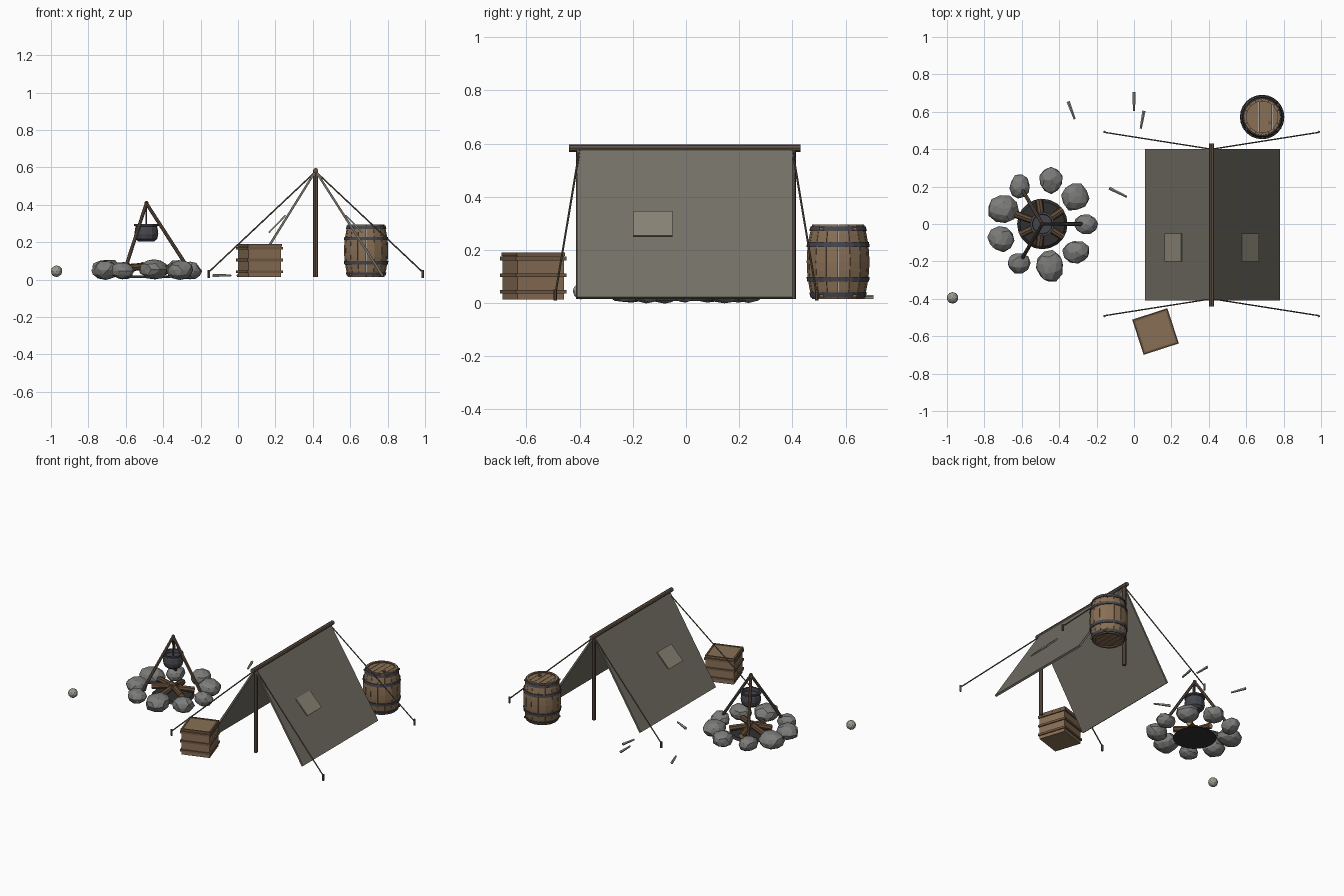
import bpy, bmesh, math, random
from mathutils import Vector, Matrix

if "Cube" in bpy.data.objects:
    bpy.data.objects.remove(bpy.data.objects["Cube"])
random.seed(4)

def mat(name, c):
    m = bpy.data.materials.new(name)
    m.diffuse_color = (*c, 1)
    m.use_nodes = True
    m.node_tree.nodes["Principled BSDF"].inputs["Base Color"].default_value = m.diffuse_color
    return m

WOOD = mat("dark_wood", (0.13, 0.09, 0.065))
CRATE = mat("crate_wood", (0.25, 0.16, 0.09))
TRIM = mat("trim_wood", (0.17, 0.105, 0.06))
LOG = mat("log_bark", (0.12, 0.07, 0.04))
CUT = mat("cut_wood", (0.42, 0.23, 0.09))
CANVAS = mat("canvas", (0.17, 0.16, 0.13))
PATCH = mat("patch", (0.25, 0.23, 0.18))
ROPE = mat("rope", (0.12, 0.10, 0.07))
IRON = mat("iron", (0.06, 0.06, 0.075))
STONE = mat("stone", (0.2, 0.2, 0.195))
ASH = mat("ash", (0.03, 0.03, 0.03))
PALE = mat("pale_chip", (0.33, 0.33, 0.29))

def make(name, bm, m):
    bmesh.ops.recalc_face_normals(bm, faces=bm.faces)
    me = bpy.data.meshes.new(name)
    bm.to_mesh(me)
    bm.free()
    ob = bpy.data.objects.new(name, me)
    bpy.context.collection.objects.link(ob)
    me.materials.append(m)
    return ob

def rod(name, p, q, r, m, r2=None, n=8):
    p, q = Vector(p), Vector(q)
    d = q - p
    M = Matrix.Translation((p + q) / 2) @ d.to_track_quat('Z', 'Y').to_matrix().to_4x4()
    bm = bmesh.new()
    bmesh.ops.create_cone(bm, cap_ends=True, segments=n, radius1=r,
                          radius2=r if r2 is None else r2, depth=d.length, matrix=M)
    return make(name, bm, m)

def box(name, c, s, m, rot=None):
    bm = bmesh.new()
    M = Matrix.Translation(c) @ (rot or Matrix()) @ Matrix.Diagonal((*s, 1))
    bmesh.ops.create_cube(bm, size=1, matrix=M)
    return make(name, bm, m)

def lathe(name, prof, c, n, m):
    bm = bmesh.new()
    rings = [[bm.verts.new((c[0] + r * math.cos(2 * math.pi * i / n),
                            c[1] + r * math.sin(2 * math.pi * i / n), z))
              for i in range(n)] for r, z in prof]
    for a, b in zip(rings, rings[1:]):
        for i in range(n):
            bm.faces.new((a[i], a[(i + 1) % n], b[(i + 1) % n], b[i]))
    bm.faces.new(rings[0])
    bm.faces.new(rings[-1])
    return make(name, bm, m)

# tent: poles, sloping canvas, patches
TX = 0.415
rod("ridge_pole", (TX, -0.44, 0.583), (TX, 0.43, 0.583), 0.014, WOOD)
for y in (-0.4, 0.4):
    rod("tent_post", (TX, y, 0.015), (TX, y, 0.58), 0.013, WOOD)
for s, foot in ((-1, 0.06), (1, 0.78)):
    bm = bmesh.new()
    sec = [(TX, 0.592), (foot, 0.022), (foot - s * 0.011, 0.015), (TX, 0.570)]
    ends = [[bm.verts.new((x, y, z)) for x, z in sec] for y in (-0.41, 0.4)]
    bm.faces.new(ends[0])
    bm.faces.new(ends[1])
    for i in range(4):
        j = (i + 1) % 4
        bm.faces.new((ends[0][i], ends[0][j], ends[1][j], ends[1][i]))
    make("canvas_side", bm, CANVAS)
    box("canvas_patch", (TX + s * 0.205, -0.125, 0.298), (0.128, 0.15, 0.008), PATCH,
        Matrix.Rotation(s * math.radians(46), 4, 'Y'))

# guy ropes and stakes
for y in (-1, 1):
    for x in (-0.157, 0.988):
        rod("guy_rope", (TX, y * 0.4, 0.578), (x, y * 0.49, 0.04), 0.004, ROPE, n=6)
        rod("stake", (x, y * 0.492, 0.01), (x, y * 0.492, 0.052), 0.007, WOOD, n=6)

# crate
R = Matrix.Rotation(math.radians(18), 4, 'Z')
CC = (0.115, -0.575)
box("crate_body", (*CC, 0.1), (0.183, 0.183, 0.172), CRATE, R)
for z in (0.043, 0.105, 0.168):
    for k in range(4):
        Q = R @ Matrix.Rotation(k * math.pi / 2, 4, 'Z')
        o = Q @ Vector((0, 0.095, 0))
        box("crate_slat", (CC[0] + o.x, CC[1] + o.y, z), (0.198, 0.008, 0.014), TRIM, Q)
for k in range(4):
    Q = R @ Matrix.Rotation(k * math.pi / 2, 4, 'Z')
    o = Q @ Vector((0, 0.09, 0))
    box("crate_rim", (CC[0] + o.x, CC[1] + o.y, 0.184), (0.19, 0.01, 0.012), TRIM, Q)

# barrel: separate bulging staves, iron hoops, recessed heads
BC = (0.685, 0.572)
def bulge(z):
    return 0.118 - 0.02 * ((z - 0.155) / 0.14) ** 2
N = 16
zs = [0.015 + 0.28 * i / 8 for i in range(9)]
for k in range(N):
    bm = bmesh.new()
    a0, a1 = [2 * math.pi * (k + t) / N for t in (0.02, 0.98)]
    rows = [[bm.verts.new((BC[0] + r * math.cos(a), BC[1] + r * math.sin(a), z))
             for r, a in ((bulge(z), a0), (bulge(z), a1),
                          (bulge(z) - 0.014, a1), (bulge(z) - 0.014, a0))] for z in zs]
    for p, q in zip(rows, rows[1:]):
        for i in range(4):
            j = (i + 1) % 4
            bm.faces.new((p[i], p[j], q[j], q[i]))
    bm.faces.new(rows[0])
    bm.faces.new(rows[-1])
    make("barrel_stave", bm, CRATE)
for z in (0.03, 0.09, 0.22, 0.28):
    lo, hi = z - 0.009, z + 0.009
    lathe("barrel_hoop", [(bulge(lo) - 0.004, lo), (bulge(lo) + 0.004, lo),
                          (bulge(hi) + 0.004, hi), (bulge(hi) - 0.004, hi)], BC, 24, IRON)
    # open the hoop ends
    me = bpy.context.collection.objects[-1].data
    bm = bmesh.new()
    bm.from_mesh(me)
    bmesh.ops.delete(bm, geom=[f for f in bm.faces if len(f.verts) > 4], context='FACES_ONLY')
    bm.to_mesh(me)
    bm.free()
for z in (0.028, 0.28):
    for i in range(-2, 3):
        w = 0.036
        half = math.sqrt(0.091 ** 2 - (max(abs(i) - 0.4, 0) * w) ** 2)
        box("barrel_head_board", (BC[0] + i * w, BC[1], z), (w - 0.002, 2 * half, 0.01), CRATE)
rod("bung", (0.726, 0.542, 0.28), (0.726, 0.542, 0.292), 0.011, TRIM)

# ring of stones: x, y, width x, width y
FX = -0.49
stones = [(-0.61, 0.2, .11, .13), (-0.443, 0.235, .13, .145), (-0.315, 0.145, .15, .15),
          (-0.257, -0.003, .125, .105), (-0.308, -0.15, .145, .125), (-0.45, -0.225, .15, .17),
          (-0.617, -0.208, .12, .115), (-0.71, -0.08, .14, .135), (-0.702, 0.08, .165, .15)]
for x, y, w, d in stones:
    bm = bmesh.new()
    bmesh.ops.create_icosphere(bm, subdivisions=2, radius=1)
    for v in bm.verts:
        v.co *= random.uniform(0.92, 1.08)
    h = 0.025 + 0.19 * (w + d) / 2
    turn = Matrix.Rotation(random.uniform(0, 6), 4, 'Z')
    bm.transform(Matrix.Translation((x, y, h)) @ Matrix.Diagonal((w / 2, d / 2, h, 1)) @ turn)
    make("fire_stone", bm, STONE)

# ash bed and crossed logs
rod("ash_bed", (FX, 0, 0.008), (FX, 0, 0.022), 0.135, ASH, 0.12, 20)
for k, (a, L) in enumerate(((98, .13), (160, .15), (35, .13), (205, .13), (262, .115), (328, .13))):
    a = math.radians(a)
    d = Vector((math.cos(a), math.sin(a), 0))
    p = Vector((FX, 0, 0.07 + 0.006 * (k % 2))) - d * 0.03
    q = Vector((FX, 0, 0.045 + 0.015 * (k % 2))) + d * L
    rod("fire_log", p, q, 0.018, LOG, 0.02)
    u = (q - p).normalized()
    rod("log_end", q, q + u * 0.003, 0.017, CUT)

# tripod and hanging pot
for x, y in ((-0.615, 0.212), (-0.615, -0.212), (-0.24, 0)):
    foot, top = Vector((x, y, 0.02)), Vector((FX, 0, 0.408))
    rod("tripod_leg", foot, top + (top - foot) * 0.02, 0.010, WOOD, 0.009)
rod("pot_hanger", (FX, 0, 0.28), (FX, 0, 0.41), 0.005, IRON, n=6)
lathe("cooking_pot", [(0.042, 0.204), (0.058, 0.218), (0.064, 0.245), (0.06, 0.275),
                      (0.056, 0.284), (0.066, 0.288), (0.066, 0.298), (0.054, 0.298),
                      (0.052, 0.275)], (FX, 0), 12, IRON)

# loose ball and wood chips
bm = bmesh.new()
bmesh.ops.create_icosphere(bm, subdivisions=2, radius=0.031,
                           matrix=Matrix.Translation((-0.97, -0.395, 0.045)))
make("loose_pebble", bm, PALE)
for a, b in (((-0.352, 0.655), (-0.317, 0.56)), ((0, 0.705), (0, 0.605)),
             ((0.053, 0.605), (0.036, 0.51)), ((-0.133, 0.192), (-0.038, 0.145))):
    rod("wood_chip", (*a, 0.022), (*b, 0.022), 0.009, PALE, 0.006, 5)
